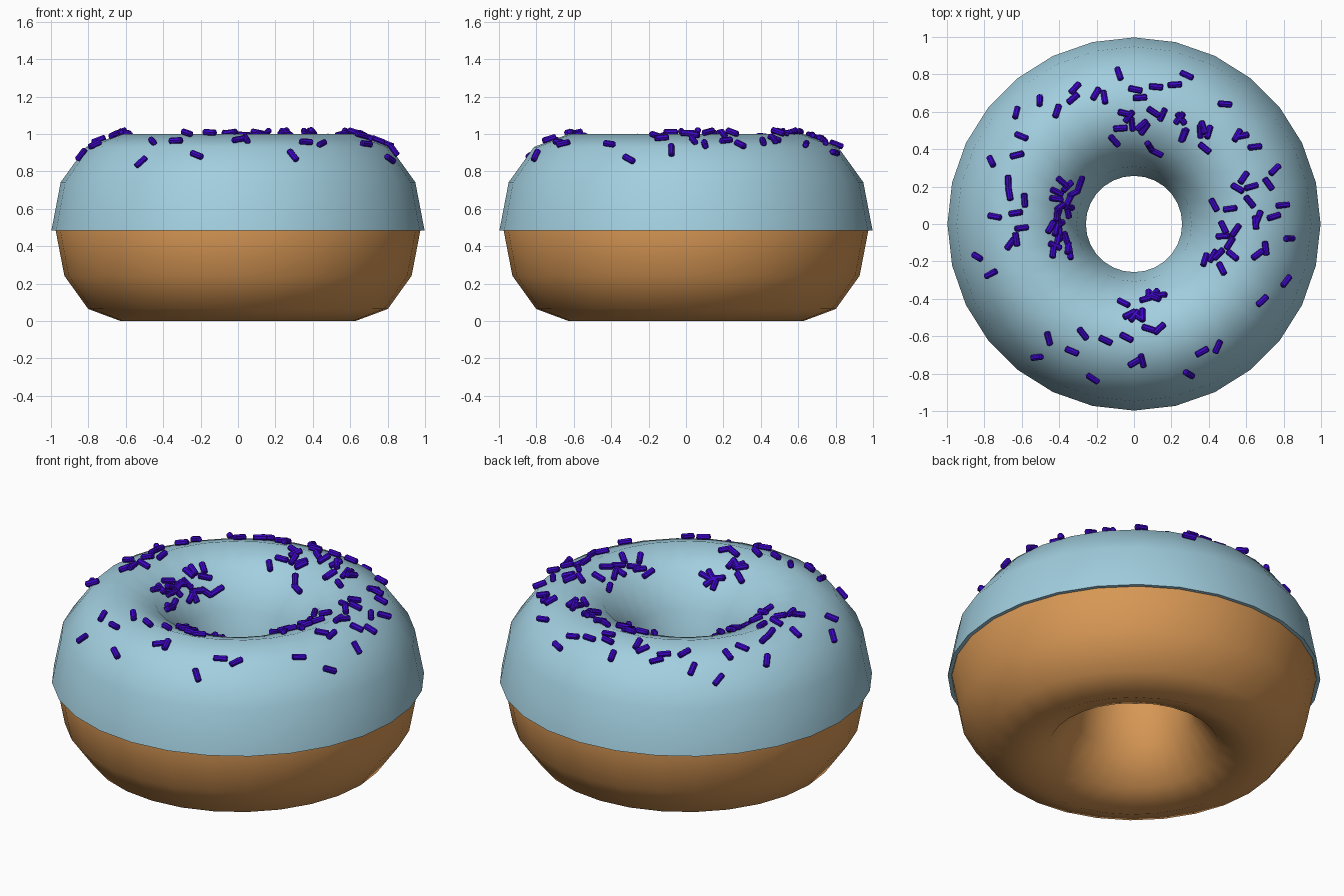
import bpy, bmesh, math, random
from mathutils import Vector, Matrix
from mathutils.bvhtree import BVHTree

if "Cube" in bpy.data.objects:
    bpy.data.objects.remove(bpy.data.objects["Cube"])

random.seed(4)
RING, MID, SEGMENTS = 0.6275, 0.485, 28


def material(name, colour):
    m = bpy.data.materials.new(name)
    m.diffuse_color = (*colour, 1)
    m.use_nodes = True
    m.node_tree.nodes["Principled BSDF"].inputs["Base Color"].default_value = m.diffuse_color
    return m


def finish(name, bm, mat, angle):
    bmesh.ops.recalc_face_normals(bm, faces=bm.faces)
    mesh = bpy.data.meshes.new(name)
    bm.to_mesh(mesh)
    bm.free()
    mesh.materials.append(mat)
    obj = bpy.data.objects.new(name, mesh)
    bpy.context.collection.objects.link(obj)
    bpy.ops.object.select_all(action='DESELECT')
    obj.select_set(True)
    bpy.context.view_layer.objects.active = obj
    bpy.ops.object.shade_smooth_by_angle(angle=math.radians(angle))
    return obj


def arc(width, height, steps):
    """Points of an elliptical tube section, every 30 degrees."""
    return [(RING + width * math.cos(math.radians(30 * i)),
             MID + height * math.sin(math.radians(30 * i))) for i in steps]


def revolve(profile):
    """Closed profile turned around the z axis."""
    bm = bmesh.new()
    rings = []
    for s in range(SEGMENTS):
        a = math.tau * s / SEGMENTS
        rings.append([bm.verts.new((r * math.cos(a), r * math.sin(a), z)) for r, z in profile])
    n = len(profile)
    for s in range(SEGMENTS):
        p, q = rings[s], rings[(s + 1) % SEGMENTS]
        for i in range(n):
            j = (i + 1) % n
            bm.faces.new((p[i], q[i], q[j], p[j]))
    bmesh.ops.recalc_face_normals(bm, faces=bm.faces)
    return bm


dough_mat = material("golden dough", (0.68, 0.31, 0.09))
icing_mat = material("pale blue icing", (0.36, 0.62, 0.74))
sprinkle_mat = material("violet sprinkles", (0.05, 0.002, 0.60))

# Dough ring
finish("dough", revolve(arc(0.3475, 0.485, range(12))), dough_mat, 60)

# Icing shell over the upper half, with a thin rim
icing = revolve(arc(0.37, 0.515, range(7)) + arc(0.349, 0.487, range(6, -1, -1)))
surface = BVHTree.FromBMesh(icing)
finish("icing", icing, icing_mat, 60)

# Sprinkles: patches of (azimuth from, to, radius from, to, count)
PATCHES = [
    (142, 205, 0.36, 0.47, 24),    # left, inner
    (-98, -68, 0.38, 0.50, 10),    # front, inner
    (-30, 24, 0.42, 0.68, 18),     # right, inner
    (45, 104, 0.38, 0.64, 19),     # back, inner
    (68, 114, 0.66, 0.84, 9),      # back, outer
    (114, 150, 0.60, 0.86, 6),     # back left
    (155, 200, 0.58, 0.86, 11),    # left, outer
    (-32, 55, 0.69, 0.87, 12),     # right, outer
    (-132, -55, 0.56, 0.88, 14),   # front, outer
]


def add_sprinkle(bm, place, normal):
    """Short eight-sided rod with chamfered ends, lying on the surface."""
    along = normal.orthogonal().normalized()
    along = Matrix.Rotation(random.uniform(0, math.tau), 3, normal) @ along
    side = normal.cross(along)
    centre = place + normal * 0.013
    loops = []
    for t, r in ((-0.038, 0.011), (-0.033, 0.017), (0.033, 0.017), (0.038, 0.011)):
        loops.append([bm.verts.new(centre + along * t
                      + side * r * math.cos(math.tau * (k + 0.5) / 8)
                      + normal * r * math.sin(math.tau * (k + 0.5) / 8)) for k in range(8)])
    for p, q in zip(loops, loops[1:]):
        for k in range(8):
            j = (k + 1) % 8
            bm.faces.new((p[k], p[j], q[j], q[k]))
    bm.faces.new(loops[0][::-1])
    bm.faces.new(loops[-1])


rods = bmesh.new()
for a0, a1, r0, r1, count in PATCHES:
    for i in range(count):
        # Spread evenly in azimuth with jitter, at a random radius
        a = math.radians(a0 + (a1 - a0) * (i + random.random()) / count)
        r = random.uniform(r0, r1)
        hit, normal, _, _ = surface.ray_cast(
            Vector((r * math.cos(a), r * math.sin(a), 2)), Vector((0, 0, -1)))
        if hit is not None:
            add_sprinkle(rods, hit, normal)
finish("sprinkles", rods, sprinkle_mat, 30)
